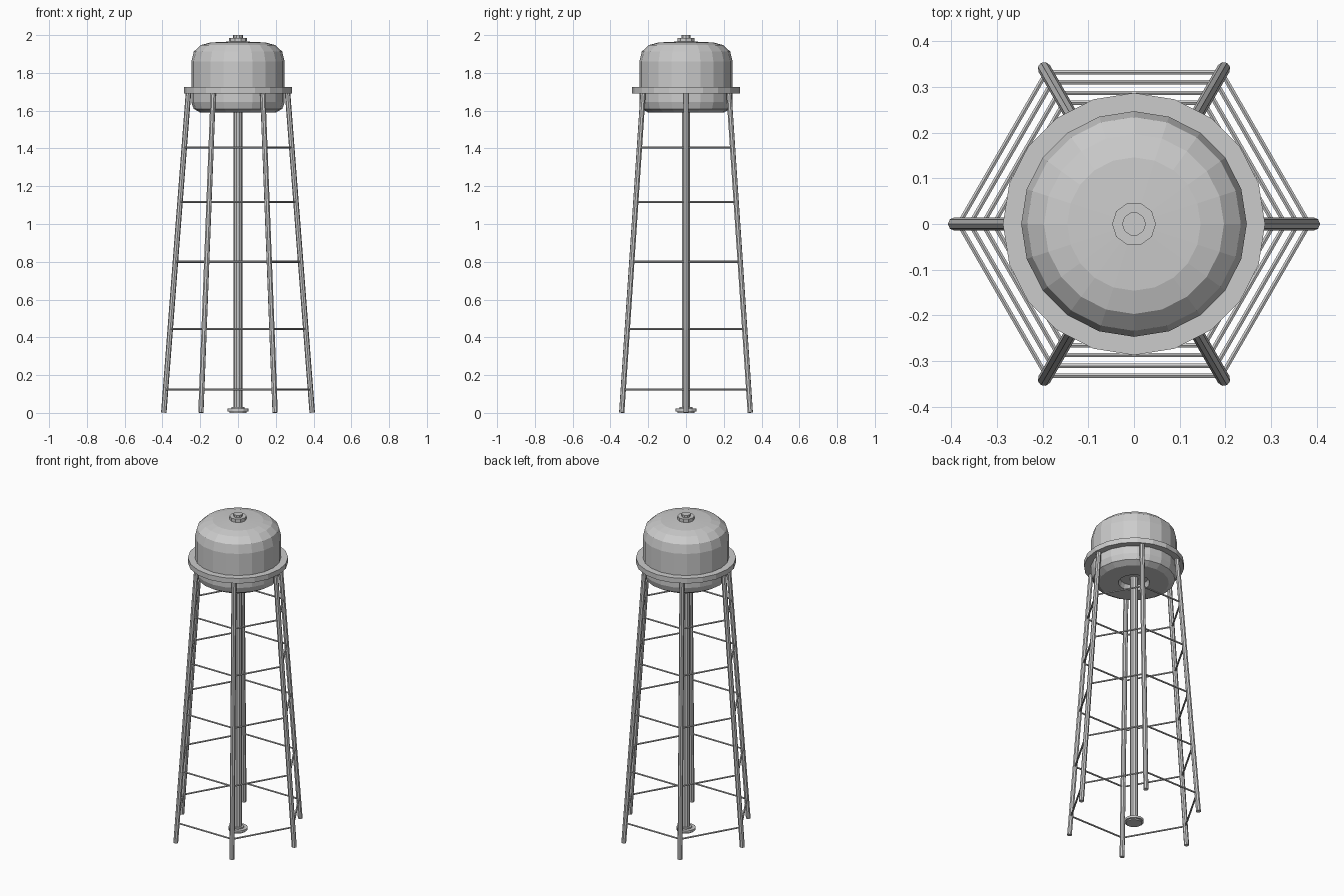
import bpy, bmesh
from math import cos, sin, tau
from mathutils import Vector

if "Cube" in bpy.data.objects:
    bpy.data.objects.remove(bpy.data.objects["Cube"])


def make_object(name, bm):
    bmesh.ops.remove_doubles(bm, verts=bm.verts, dist=1e-5)
    bmesh.ops.recalc_face_normals(bm, faces=bm.faces)
    me = bpy.data.meshes.new(name)
    bm.to_mesh(me)
    bm.free()
    ob = bpy.data.objects.new(name, me)
    bpy.context.collection.objects.link(ob)
    return ob


def lathe(name, profile, sides, closed=False):
    """Revolve (radius, z) points around the z axis."""
    bm = bmesh.new()
    rings = [[bm.verts.new((r * cos(tau * i / sides), r * sin(tau * i / sides), z))
              for i in range(sides)] for r, z in profile]
    pairs = list(zip(rings, rings[1:]))
    if closed:
        pairs.append((rings[-1], rings[0]))
    for a, b in pairs:
        for i in range(sides):
            j = (i + 1) % sides
            bm.faces.new((a[i], a[j], b[j], b[i]))
    if not closed:
        bm.faces.new(rings[0])
        bm.faces.new(rings[-1])
    return make_object(name, bm)


def rod(name, a, b, radius, sides):
    """Straight bar between two points, ends cut level if upright."""
    a, b = Vector(a), Vector(b)
    d = b - a
    bm = bmesh.new()
    bmesh.ops.create_cone(bm, cap_ends=True, segments=sides, radius1=radius,
                          radius2=radius, depth=d.length)
    ob = make_object(name, bm)
    ob.rotation_mode = 'QUATERNION'
    ob.rotation_quaternion = d.to_track_quat('Z', 'Y')
    ob.location = (a + b) / 2
    return ob


# Tank with rounded shoulders and a recessed underside
lathe("tank", [(0.08, 1.62), (0.09, 1.59), (0.2, 1.59), (0.235, 1.61), (0.247, 1.645),
               (0.247, 1.86), (0.234, 1.913), (0.197, 1.947), (0.146, 1.961),
               (0.04, 1.966)], 20)

# Walkway ring around the tank
lathe("walkway_ring", [(0.24, 1.692), (0.287, 1.692), (0.287, 1.724), (0.24, 1.724)],
      20, closed=True)

# Stepped hatch on the roof
lathe("roof_hatch", [(0.048, 1.955), (0.048, 1.986), (0.026, 1.986), (0.026, 2.0)], 10)

# Central riser pipe and its foot flange
lathe("riser_pipe", [(0.023, 0.0), (0.023, 1.64)], 10)
lathe("pipe_flange", [(0.045, 0.0), (0.045, 0.008), (0.056, 0.008), (0.056, 0.022),
                      (0.034, 0.022), (0.034, 0.03)], 12)

# Six leaning legs
LEGS, TOP_Z, R_BASE, R_TOP = 6, 1.70, 0.393, 0.262


def leg_point(i, z):
    r = R_BASE + (R_TOP - R_BASE) * z / TOP_Z
    return (r * cos(tau * i / LEGS), r * sin(tau * i / LEGS), z)


for i in range(LEGS):
    rod(f"leg_{i + 1}", leg_point(i, 0.001), leg_point(i, TOP_Z), 0.0145, 8)

# Five levels of horizontal braces between neighbouring legs
for n, z in enumerate((0.123, 0.445, 0.80, 1.117, 1.405)):
    for i in range(LEGS):
        rod(f"brace_{n + 1}_{i + 1}", leg_point(i, z), leg_point(i + 1, z), 0.0055, 6)
